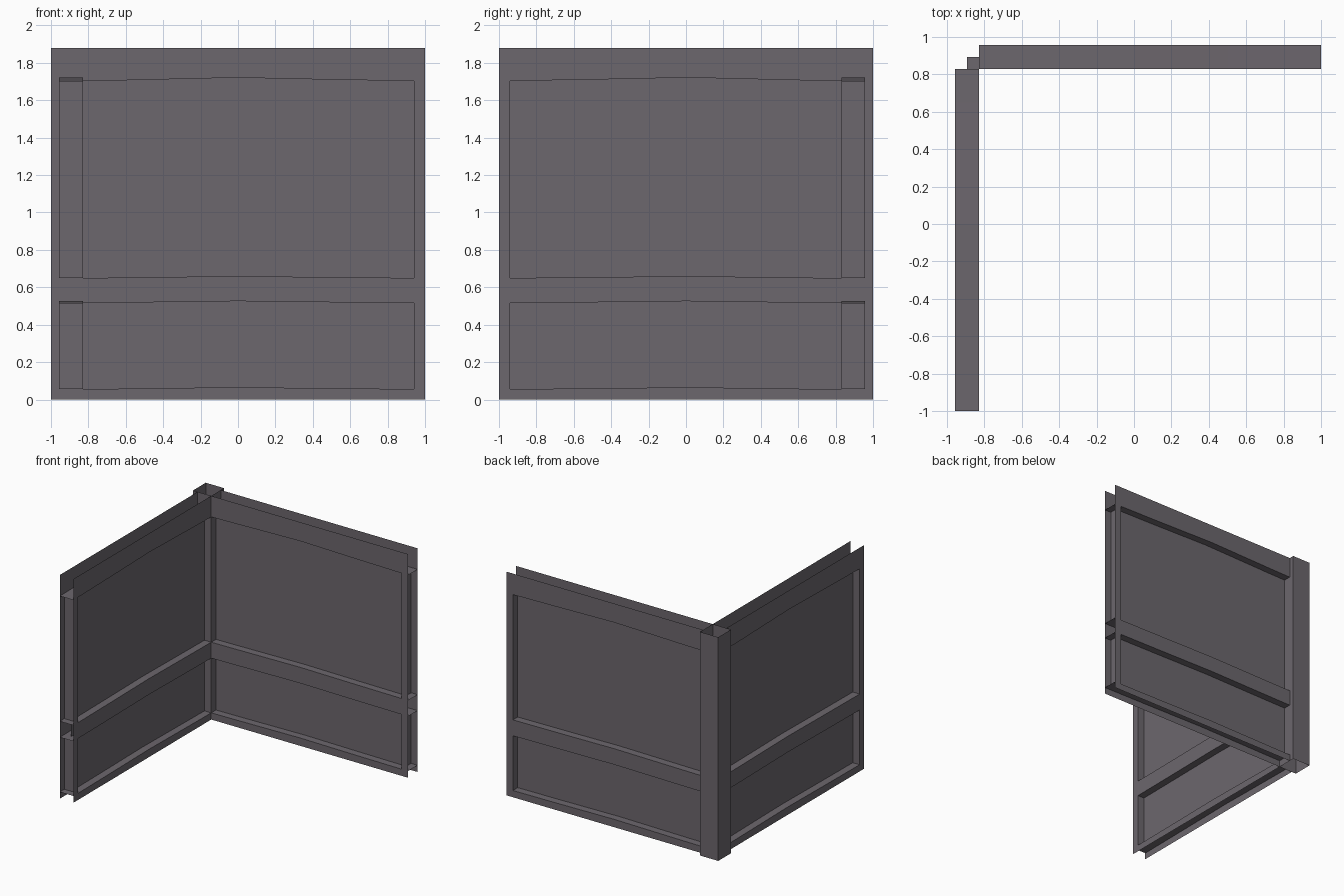
import bpy
from mathutils import Vector

if "Cube" in bpy.data.objects:
    bpy.data.objects.remove(bpy.data.objects["Cube"])

mat = bpy.data.materials.new("purple grey metal")
mat.diffuse_color = (0.15, 0.135, 0.153, 1)
mat.use_nodes = True
mat.node_tree.nodes["Principled BSDF"].inputs["Base Color"].default_value = mat.diffuse_color

H = 1.88                                    # overall height
INNER, MID, OUTER = 0.83, 0.893, 0.957      # wall layers, measured from the room centre
START, JAMB, END = -0.83, 0.94, 1.0         # along the wing: post, opening edge, free end

# slight arch of the horizontal edges: (position along wing, share of rise)
ARCH = [(START, 0), (-0.65, 0.15), (-0.12, 0.85), (0, 1), (0.12, 0.85),
        (0.5, 0.4), (JAMB, 0), (END, 0)]


def level(z, rise):
    return [(t, z + rise * k) for t, k in ARCH]


def flat(z):
    return level(z, 0)


TOP, RAIL_T, RAIL_B, SILL = (level(1.703, 0.018), level(0.65, 0.01),
                             level(0.516, 0.01), level(0.056, 0.01))


def back_wing(p):
    return Vector(p)


def left_wing(p):
    return Vector((-p[1], -p[0], p[2]))


def quad(out, pts, facing, place):
    pts = [place(p) for p in pts]
    n = (pts[1] - pts[0]).cross(pts[2] - pts[0])
    out.append(pts if n.dot(place(facing)) > 0 else pts[::-1])


def face_strip(out, low, high, d, side, place):
    """Upright sheet between two edge lines."""
    for (a, b), (c, e) in zip(zip(low, low[1:]), zip(high, high[1:])):
        quad(out, [(a[0], d, a[1]), (b[0], d, b[1]), (e[0], d, e[1]), (c[0], d, c[1])],
             (0, side, 0), place)


def ledge(out, line, up, place):
    """Level sheet across the wall thickness."""
    for a, b in zip(line, line[1:]):
        quad(out, [(a[0], INNER, a[1]), (b[0], INNER, b[1]),
                   (b[0], OUTER, b[1]), (a[0], OUTER, a[1])], (0, 0, up), place)


def make(name, quads):
    verts, faces, index = [], [], {}
    for q in quads:
        f = []
        for v in q:
            key = tuple(round(c, 5) for c in v)
            if key not in index:
                index[key] = len(verts)
                verts.append(key)
            f.append(index[key])
        faces.append(f)
    me = bpy.data.meshes.new(name)
    me.from_pydata(verts, [], faces)
    me.materials.append(mat)
    ob = bpy.data.objects.new(name, me)
    bpy.context.collection.objects.link(ob)


SIDES = ((INNER, -1), (OUTER, 1))

for wing, place in (("back", back_wing), ("left", left_wing)):
    # header, middle rail and sill: two skins plus the ledges between them
    for part, low, high, ledges in (
            ("header", TOP, flat(H), [(TOP, -1)]),
            ("rail", RAIL_B, RAIL_T, [(RAIL_B, -1), (RAIL_T, 1)]),
            ("sill", flat(0), SILL, [(SILL, 1)])):
        q = []
        for d, side in SIDES:
            face_strip(q, low, high, d, side, place)
        for line, up in ledges:
            ledge(q, line, up, place)
        make(f"{wing}_{part}", q)

    # end stile: two skins and the reveal, above and below the rail
    q = []
    for low, high in ((SILL, RAIL_B), (RAIL_T, TOP)):
        for d, side in SIDES:
            face_strip(q, low[-2:], high[-2:], d, side, place)
        z0, z1 = low[-1][1], high[-1][1]
        quad(q, [(JAMB, INNER, z0), (JAMB, OUTER, z0), (JAMB, OUTER, z1), (JAMB, INNER, z1)],
             (-1, 0, 0), place)
    make(f"{wing}_end_stile", q)

    # thin infill panel in the middle of the wall
    q = []
    face_strip(q, SILL[:-1], TOP[:-1], MID, -1, place)
    make(f"{wing}_panel", q)

# hollow corner post, open at top and bottom
q = []
a, b = -1.0, START
for p0, p1, n in (((a, -b), (a, -a), (-1, 0, 0)), ((a, -a), (b, -a), (0, 1, 0)),
                  ((b, -b), (b, -a), (1, 0, 0)), ((a, -b), (b, -b), (0, -1, 0))):
    inner_wall = n in ((1, 0, 0), (0, -1, 0))
    quad(q, [(*p0, 0), (*p1, 0), (*p1, H), (*p0, H)], n, back_wing)
make("corner_post", q)

# small ledge inside the post where the two sills meet
q = []
quad(q, [(-MID, INNER, 0.056), (START, INNER, 0.056), (START, MID, 0.056), (-MID, MID, 0.056)],
     (0, 0, 1), back_wing)
make("corner_ledge", q)
